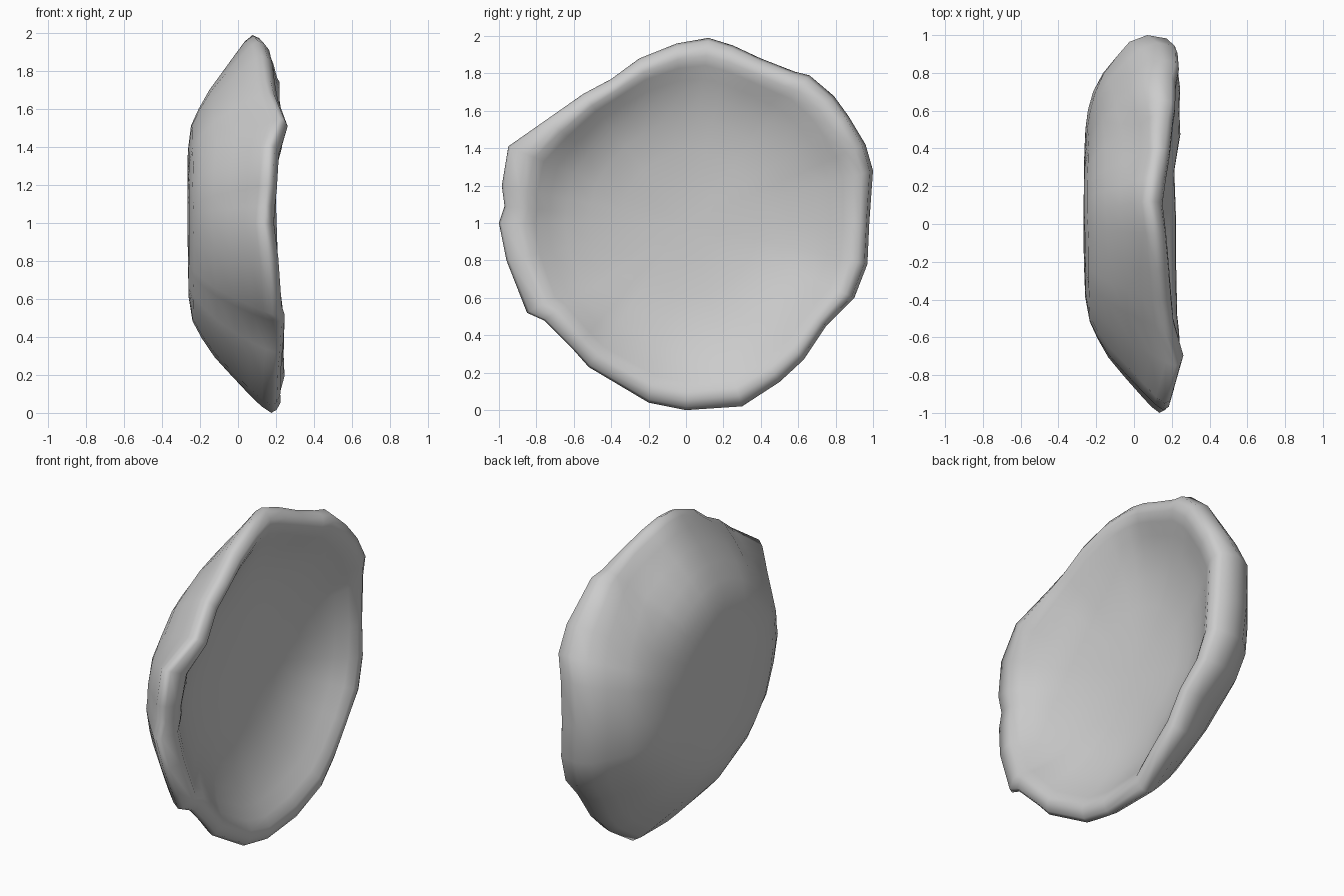
import bpy, bmesh, math
from mathutils import Vector, noise

if "Cube" in bpy.data.objects:
    bpy.data.objects.remove(bpy.data.objects["Cube"])

# Rim outline seen from +x (y, z)
outline = [(1, 1.28), (.96, 1.42), (.87, 1.57), (.79, 1.68), (.66, 1.79), (.58, 1.81),
           (.4, 1.88), (.25, 1.95), (.12, 1.99), (-.05, 1.96), (-.25, 1.88), (-.4, 1.77),
           (-.55, 1.69), (-.75, 1.55), (-.95, 1.41), (-.985, 1.2), (-.97, 1.09), (-1, 1),
           (-.96, .8), (-.85, .52), (-.76, .48), (-.6, .32), (-.52, .23), (-.2, .04),
           (0, 0), (.3, .02), (.5, .15), (.63, .27), (.75, .45), (.9, .6), (.97, .78), (.98, 1)]
# Wavy height of the lip at each outline point
lip = [.2, .24, .25, .23, .22, .2, .18, .16, .14, .16, .18, .2, .22, .27, .22, .21,
       .2, .19, .21, .24, .26, .25, .24, .23, .23, .22, .26, .25, .25, .23, .22, .2]
# Cross-section from outer centre, over the lip, to inner centre (radius fraction, x)
profile = [(.2, -.265), (.4, -.26), (.53, -.24), (.62, -.195), (.72, -.13), (.82, -.04),
           (.91, .045), (.97, .105), (1, .15), (.985, .18), (.95, .203), (.91, .203),
           (.86, .175), (.79, .13), (.7, .085), (.57, .04), (.4, .01), (.2, -.005)]
LIP_RING = 9

bm = bmesh.new()
n = len(outline)
rings = []
for k, (s, x) in enumerate(profile):
    ring = []
    for i, (y, z) in enumerate(outline):
        a = math.atan2(z - 1, y)
        # Broader lip on the -y side
        r = s - .04 * max(0, -math.cos(a)) if k > LIP_RING else s
        # Inner rings blend towards a smoother circle
        t = r ** 3
        py = r * (y * t + .97 * math.cos(a) * (1 - t))
        pz = 1 + r * ((z - 1) * t + .97 * math.sin(a) * (1 - t))
        px = x + (lip[i] - .205) * s ** 4
        # Steeper outer wall on the +y side
        if k < LIP_RING:
            fade = min(1, max(0, (s - .5) * 3)) * (.6 if s == 1 else 1)
            px -= .13 * max(0, math.cos(a)) ** 1.8 * fade
        # Hand-made unevenness
        px += .014 * noise.noise(Vector((py * 3, pz * 3, 1))) * min(1, s * 1.5)
        # Small pinch below the upper rim
        if 4 <= k <= 7:
            d = math.hypot(py - .45, pz - 1.75)
            px += .05 * math.exp(-(d / .12) ** 2)
        ring.append(bm.verts.new((max(px, -.27), py, pz)))
    rings.append(ring)
for r0, r1 in zip(rings, rings[1:]):
    for i in range(n):
        j = (i + 1) % n
        bm.faces.new((r0[i], r0[j], r1[j], r1[i]))

# Close both floors
for ring, x in ((rings[0], -.267), (rings[-1], -.01)):
    c = bm.verts.new((x, 0, 1))
    for i in range(n):
        bm.faces.new((c, ring[i], ring[(i + 1) % n]))
bmesh.ops.recalc_face_normals(bm, faces=bm.faces)
for f in bm.faces:
    f.smooth = True

mesh = bpy.data.meshes.new("shallow_bowl")
bm.to_mesh(mesh)
bm.free()
bowl = bpy.data.objects.new("shallow_bowl", mesh)
bpy.context.collection.objects.link(bowl)
